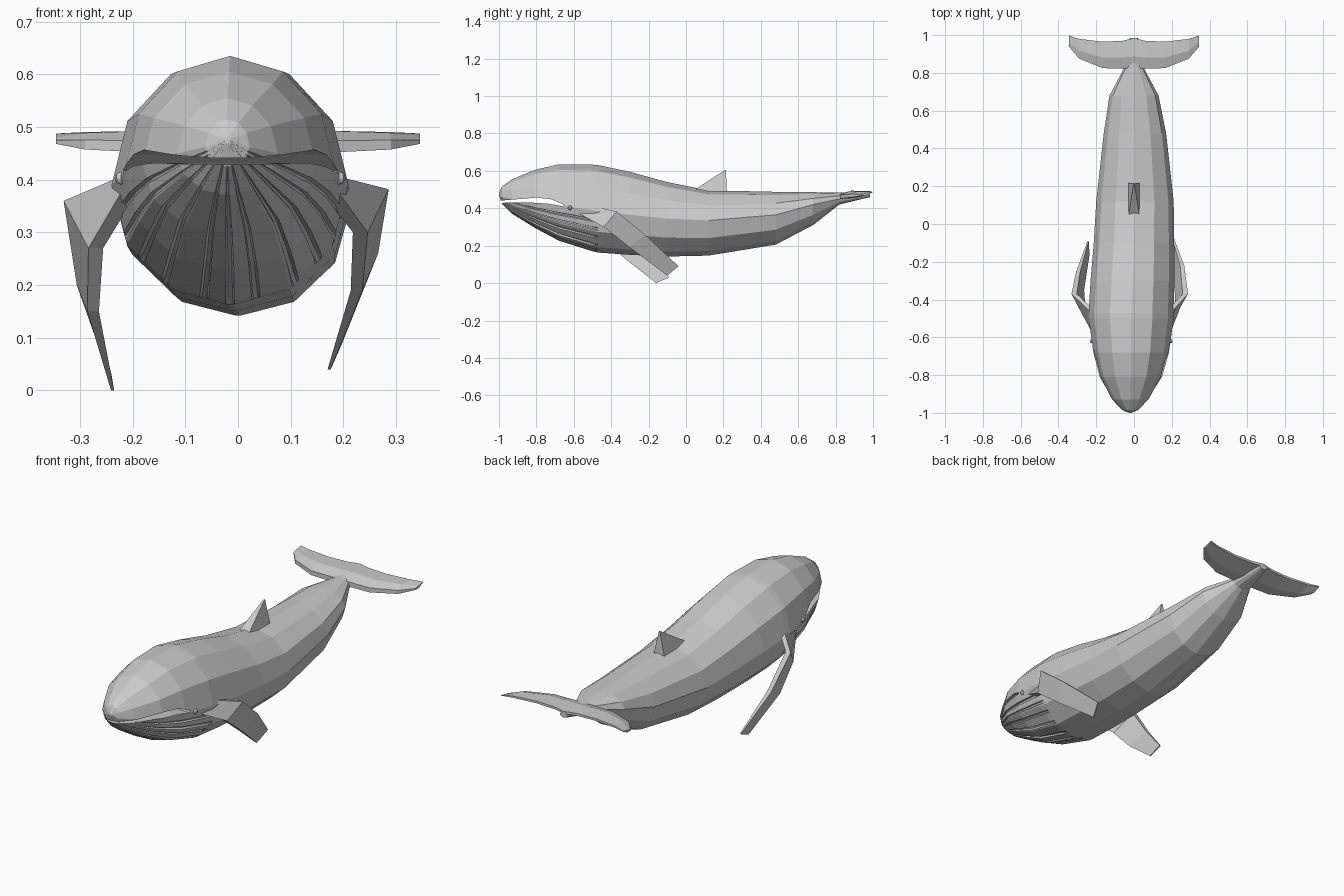
import bpy, bmesh, math
from mathutils import Vector

if "Cube" in bpy.data.objects:
    bpy.data.objects.remove(bpy.data.objects["Cube"])

grey = bpy.data.materials.new("whale grey")
grey.diffuse_color = (0.6, 0.6, 0.6, 1)
grey.use_nodes = True
grey.node_tree.nodes["Principled BSDF"].inputs["Base Color"].default_value = grey.diffuse_color


def loft(name, rings):
    """Skin a list of equal-length point rings and cap both ends."""
    bm = bmesh.new()
    rows = [[bm.verts.new(p) for p in r] for r in rings]
    n = len(rows[0])
    for a, b in zip(rows, rows[1:]):
        for i in range(n):
            bm.faces.new((a[i], a[(i + 1) % n], b[(i + 1) % n], b[i]))
    bm.faces.new(rows[0])
    bm.faces.new(rows[-1])
    bmesh.ops.recalc_face_normals(bm, faces=bm.faces)
    me = bpy.data.meshes.new(name)
    bm.to_mesh(me)
    bm.free()
    me.materials.append(grey)
    ob = bpy.data.objects.new(name, me)
    bpy.context.collection.objects.link(ob)
    return ob


# Body: twelve-sided rings, with extra points for the throat pleats
PLEATS = [180 + d for d in (-76, -64, -50, -34, -13, 0, 13, 34, 50, 64, 76)]
angles = {k * 30: 0 for k in range(12)}
for p in PLEATS:
    for off, depth in ((-2.2, 0), (-1.2, 1), (1.2, 1), (2.2, 0)):
        angles[p + off] = depth
    angles.pop(p, None)
angles = sorted(angles.items())


def body_ring(y, cx, w, zmid, top, bottom, pleat):
    pts = []
    for a, depth in angles:
        a0 = math.floor(a / 30) * 30
        t = (a - a0) / 30
        r0, r1 = math.radians(a0), math.radians(a0 + 30)
        s = (1 - t) * math.sin(r0) + t * math.sin(r1)
        c = (1 - t) * math.cos(r0) + t * math.cos(r1)
        k = 1 - pleat * depth
        h = top - zmid if c > 0 else zmid - bottom
        pts.append((cx + w * s * k, y, zmid + h * c * k))
    return pts


# y, centre x, half width, middle z, top z, bottom z, pleat depth
BODY = [
    (-1.0, -.02, .006, .475, .481, .469, 0),
    (-.985, -.02, .042, .462, .515, .425, .03),
    (-.93, -.02, .095, .45, .555, .37, .06),
    (-.81, -.017, .165, .43, .605, .295, .06),
    (-.68, -.015, .20, .415, .635, .225, .05),
    (-.50, -.015, .225, .39, .633, .168, .03),
    (-.47, -.015, .225, .385, .631, .162, 0),
    (-.30, -.008, .222, .365, .595, .15, 0),
    (-.10, 0, .213, .345, .54, .141, 0),
    (.12, .005, .205, .335, .496, .146, 0),
    (.48, .005, .165, .365, .488, .205, 0),
    (.68, 0, .13, .42, .486, .31, 0),
    (.82, 0, .055, .45, .484, .42, 0),
    (.985, 0, .022, .473, .487, .46, 0),
]
body = loft("body", [body_ring(*r) for r in BODY])

# Mouth slit
SLIT = [(-1.05, .438), (-.98, .442), (-.80, .457), (-.72, .448), (-.65, .418),
        (-.66, .412), (-.74, .425), (-.85, .432), (-1.05, .428)]
cutter = loft("mouth_cutter", [[(x, y, z) for y, z in SLIT] for x in (-.4, .4)])
cutter.hide_render = True
cutter.hide_viewport = True
cut = body.modifiers.new("mouth", 'BOOLEAN')
cut.operation = 'DIFFERENCE'
cut.solver = 'EXACT'
cut.object = cutter

# Tail flukes: x, leading y, trailing y, half thickness
FLUKE = [(.0, .82, .985, .02), (.06, .823, .97, .02), (.165, .825, .965, .019),
         (.29, .875, .98, .015), (.345, .94, .998, .006)]


def fluke_ring(s, x, lead, trail, t):
    z0, z1 = .462 + .08 * (lead - .82), .486
    m = lead + .4 * (trail - lead)
    return [(s * x, lead, z0 - t * .6), (s * x, lead, z0 + t * .6), (s * x, m, .474 + t),
            (s * x, trail, z1 + t * .3), (s * x, trail, z1 - t * .3), (s * x, m, .474 - t)]


for side, s in (("left", -1), ("right", 1)):
    loft(side + "_fluke", [fluke_ring(s, *f) for f in FLUKE])

# Dorsal fin
loft("dorsal_fin", [
    [(-.035, .0, .47), (.035, .0, .47), (.035, .218, .46), (-.035, .218, .46)],
    [(-.003, .208, .604), (.003, .208, .604), (.003, .214, .605), (-.003, .214, .605)]])

# Flippers: (upper edge point, lower edge point, thickness) from root to tip
FLIPPERS = {
    "right_flipper": [((.18, -.47, .405), (.18, -.57, .37), .03),
                      ((.272, -.37, .382), (.232, -.44, .30), .028),
                      ((.255, -.22, .26), (.225, -.30, .19), .022),
                      ((.195, -.04, .09), (.173, -.10, .04), .006)],
    "left_flipper": [((-.21, -.47, .405), (-.21, -.57, .37), .03),
                     ((-.317, -.37, .36), (-.27, -.46, .27), .028),
                     ((-.295, -.25, .20), (-.275, -.35, .15), .022),
                     ((-.243, -.09, .03), (-.238, -.16, .0), .006)],
}
for name, secs in FLIPPERS.items():
    rings = []
    for up, low, t in secs:
        d = Vector((t / 2, 0, 0))
        u, l = Vector(up), Vector(low)
        rings.append([u - d, u + d, l + d, l - d])
    loft(name, rings)

# Eyes at the mouth corners
for side, x in (("left", -.222), ("right", .192)):
    bpy.ops.mesh.primitive_uv_sphere_add(segments=8, ring_count=6, radius=.012,
                                         location=(x, -.62, .403))
    eye = bpy.context.object
    eye.name = side + "_eye"
    eye.data.materials.append(grey)
